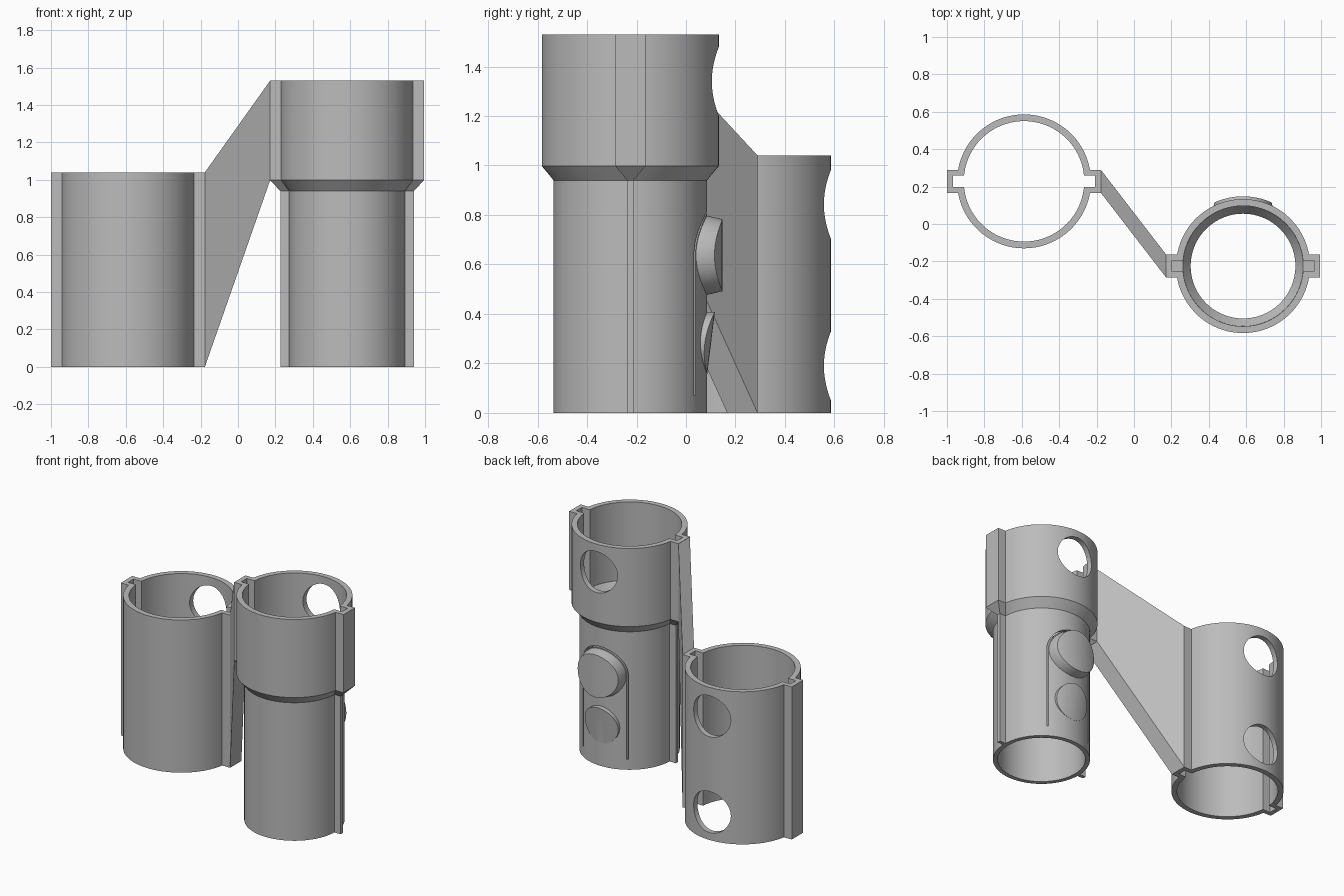
import bpy, bmesh
from math import sin, cos, pi, asin, sqrt, radians
from mathutils import Matrix, Vector

cube = bpy.data.objects.get("Cube")
if cube:
    bpy.data.objects.remove(cube, do_unlink=True)

GREY = (0.5, 0.5, 0.5, 1)
mat = bpy.data.materials.new("plain grey")
mat.use_nodes = True
mat.diffuse_color = GREY
mat.node_tree.nodes["Principled BSDF"].inputs["Base Color"].default_value = GREY

LEFT = Vector((-0.588, 0.228, 0))
RIGHT = Vector((0.583, -0.225, 0))


def circle(r, n=96):
    return [(r * cos(2 * pi * i / n), r * sin(2 * pi * i / n)) for i in range(n)]


def keyed(r, reach, half, n=48):
    """Circle with a square lug on the +x and -x sides."""
    a = asin(half / r)
    side = [(reach, -half), (reach, half)]
    side += [(r * cos(t), r * sin(t)) for t in (a + (pi - 2 * a) * i / n for i in range(n + 1))]
    return side + [(-x, -y) for x, y in side]


def loft(name, sections, origin=(0, 0, 0), along_y=False):
    """Skin a stack of (profile, height) sections and cap both ends."""
    bm = bmesh.new()
    rings = [[bm.verts.new((x, y, z)) for x, y in prof] for prof, z in sections]
    n = len(rings[0])
    for a, b in zip(rings, rings[1:]):
        for i in range(n):
            j = (i + 1) % n
            bm.faces.new((a[i], a[j], b[j], b[i]))
    bm.faces.new(rings[0][::-1])
    bm.faces.new(rings[-1])
    if along_y:  # profile y becomes z, height becomes y
        bm.transform(Matrix(((1, 0, 0, 0), (0, 0, 1, 0), (0, 1, 0, 0), (0, 0, 0, 1))))
    bmesh.ops.translate(bm, verts=bm.verts, vec=origin)
    bmesh.ops.recalc_face_normals(bm, faces=bm.faces)
    mesh = bpy.data.meshes.new(name)
    bm.to_mesh(mesh)
    bm.free()
    mesh.materials.append(mat)
    obj = bpy.data.objects.new(name, mesh)
    bpy.context.collection.objects.link(obj)
    return obj


def combine(obj, tool, operation):
    """Apply a boolean and discard the tool."""
    tool.hide_render = True
    mod = obj.modifiers.new("bool", "BOOLEAN")
    mod.object, mod.operation, mod.solver = tool, operation, "EXACT"
    bpy.context.view_layer.objects.active = obj
    bpy.ops.object.modifier_apply(modifier=mod.name)
    bpy.data.objects.remove(tool, do_unlink=True)


def back_hole(obj, centre, z):
    cutter = loft("hole_cutter", [(circle(0.14, 64), 0.15), (circle(0.14, 64), 0.6)],
                  centre + Vector((0, 0, z)), True)
    combine(obj, cutter, "DIFFERENCE")


outer = keyed(0.358, 0.412, 0.0615)
inner = keyed(0.322, 0.38, 0.03)
rail = keyed(0.31, 0.357, 0.0125)

# Left tube: keyed socket with two round holes in the back
left_tube = loft("left_tube", [(outer, 0), (outer, 1.04)], LEFT)
combine(left_tube, loft("bore", [(inner, -0.1), (inner, 1.2)], LEFT), "DIFFERENCE")
for z in (0.19, 0.843):
    back_hole(left_tube, LEFT, z)

# Right tube: keyed socket on top, flared down to a narrower railed plug
right_tube = loft("right_tube", [(rail, 0), (rail, 0.94), (outer, 0.998), (outer, 1.53)], RIGHT)
combine(right_tube, loft("socket_bore", [(inner, 0.998), (inner, 1.7)], RIGHT), "DIFFERENCE")
combine(right_tube, loft("plug_bore", [(circle(0.28), -0.1), (circle(0.28), 0.94),
                                       (circle(0.322), 0.999), (circle(0.322), 1.1)], RIGHT), "DIFFERENCE")
back_hole(right_tube, RIGHT, 1.34)


# Arched slit that frees the spring tab
def arch(r, n=32):
    return [(r * cos(pi * i / n), 0.64 + r * sin(pi * i / n)) for i in range(n + 1)]


slit = [(0.172, 0.07)] + arch(0.172) + [(-0.172, 0.07), (-0.163, 0.07)]
slit += arch(0.163)[::-1] + [(0.163, 0.07)]
combine(right_tube, loft("slit_cutter", [(slit, 0.1), (slit, 0.5)], RIGHT, True), "DIFFERENCE")


# Snap buttons: round plugs trimmed to a curved outer face
def button(name, z, base, tip, trim):
    obj = loft(name, [(circle(base, 64), 0.2), (circle(base, 64), 0.31), (circle(tip, 64), 0.373),
                      (circle(tip, 64), 0.42)], RIGHT + Vector((0, 0, z)), True)
    combine(obj, loft("trim", [(circle(r), h) for r, h in trim], RIGHT), "INTERSECT")
    combine(obj, loft("hollow", [(circle(0.281), -0.1), (circle(0.281), 1.2)], RIGHT), "DIFFERENCE")
    return obj


upper_button = button("upper_button", 0.637, 0.16, 0.145, [(0.373, 0.3), (0.373, 1)])
lower_button = button("lower_button", 0.283, 0.125, 0.125, [(0.311, 0.1), (0.311, 0.16), (0.342, 0.41), (0.342, 0.5)])

# Slanted web joining the two tubes
xa, xb, h = LEFT.x + 0.411, RIGHT.x - 0.411, 0.0615
web = loft("web", [
    ([(xa, LEFT.y - h), (xb, RIGHT.y - h), (xb, RIGHT.y + h), (xa, LEFT.y + h)], 0),
    ([(xa, LEFT.y - h), (xb, RIGHT.y - h), (xb, RIGHT.y + h), (xa, LEFT.y + h)], 1.04)])
for v in web.data.vertices:
    if v.co.x > 0:
        v.co.z = 0.998 if v.co.z < 0.5 else 1.53

# Smooth the round walls, keep the corners crisp
bpy.ops.object.select_all(action="DESELECT")
for obj in (left_tube, right_tube, upper_button, lower_button):
    obj.select_set(True)
bpy.context.view_layer.objects.active = right_tube
bpy.ops.object.shade_smooth_by_angle(angle=radians(30))
bpy.ops.object.select_all(action="DESELECT")
